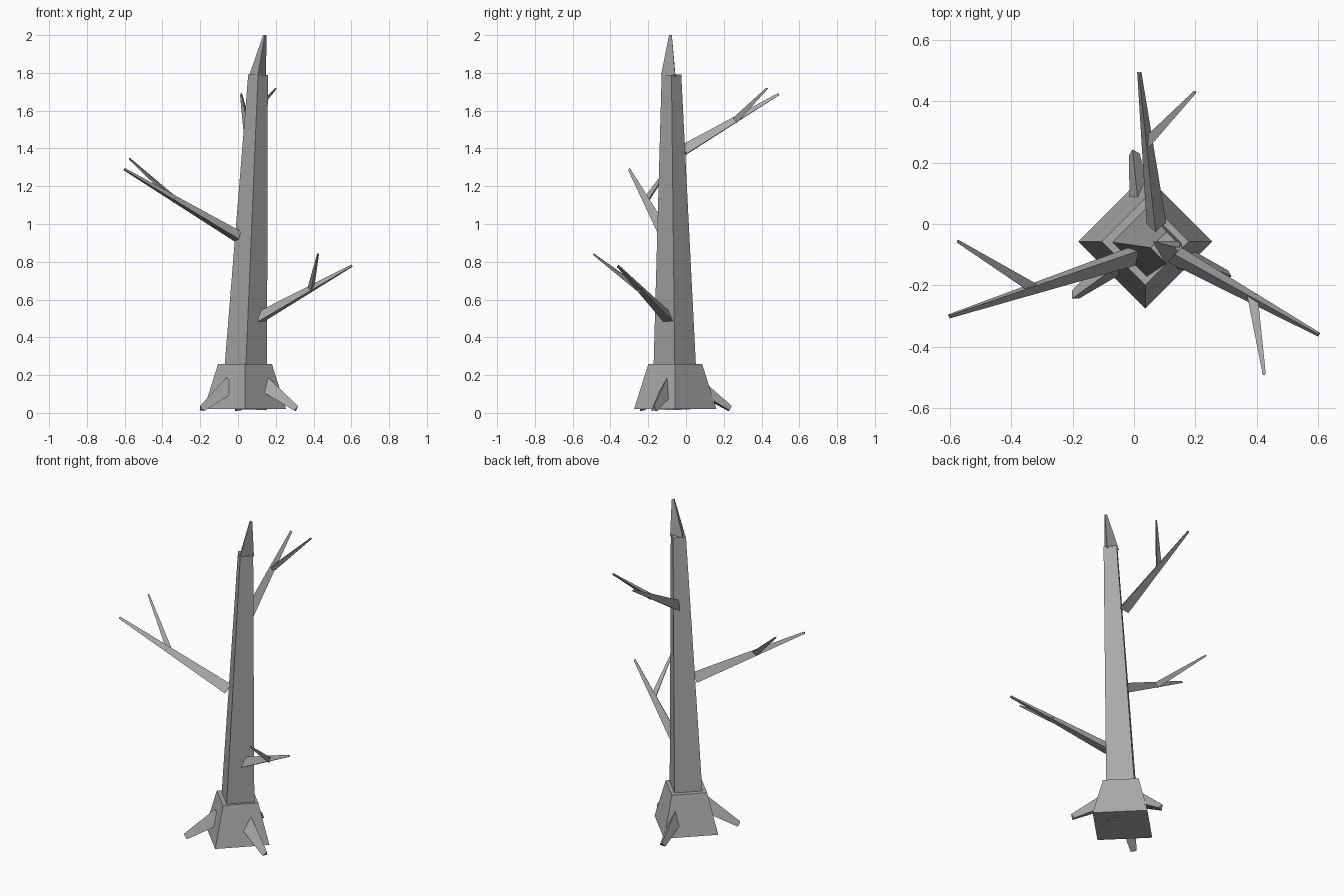
import bpy, bmesh, math
from mathutils import Vector

if "Cube" in bpy.data.objects:
    bpy.data.objects.remove(bpy.data.objects["Cube"])

bark = bpy.data.materials.new("grey bark")
bark.diffuse_color = (0.4, 0.4, 0.4, 1)
bark.use_nodes = True
bark.node_tree.nodes["Principled BSDF"].inputs["Base Color"].default_value = bark.diffuse_color


def limb(name, start, end, r0, r1, sides, rings=1):
    """Tapered prism from start to end, one corner facing the front."""
    a, b = Vector(start), Vector(end)
    turn = Vector((0, 0, 1)).rotation_difference(b - a)
    bm = bmesh.new()
    loops = []
    for k in range(rings + 1):
        t = k / rings
        r = r0 + (r1 - r0) * t
        loops.append([])
        for i in range(sides):
            ang = -math.pi / 2 + math.tau * i / sides
            p = Vector((r * math.cos(ang), r * math.sin(ang), 0))
            loops[-1].append(bm.verts.new(a.lerp(b, t) + turn @ p))
    for low, high in zip(loops, loops[1:]):
        for i in range(sides):
            j = (i + 1) % sides
            bm.faces.new((low[i], low[j], high[j], high[i]))
    bm.faces.new(loops[0][::-1])
    bm.faces.new(loops[-1])
    mesh = bpy.data.meshes.new(name)
    bm.to_mesh(mesh)
    bm.free()
    mesh.materials.append(bark)
    obj = bpy.data.objects.new(name, mesh)
    bpy.context.collection.objects.link(obj)
    return obj


# Trunk, flared foot and broken top
CX, CY = 0.037, -0.057
limb("trunk", (0.032, -0.057, 0.02), (0.106, -0.077, 1.79), 0.121, 0.052, 4, 4)
limb("trunk_foot", (CX, CY, 0.02), (CX, CY, 0.26), 0.218, 0.142, 4)
limb("broken_top", (0.105, -0.082, 1.785), (0.142, -0.08, 2.0), 0.051, 0.01, 3)

# Three roots spread evenly around the foot
for n, deg in enumerate((97.5, 217.5, 337.5), 1):
    c, s = math.cos(math.radians(deg)), math.sin(math.radians(deg))
    limb(f"root_{n}", (CX + 0.1 * c, CY + 0.1 * s, 0.145),
         (CX + 0.292 * c, CY + 0.292 * s, 0.02), 0.052, 0.02, 3)

# Branches: start, tip, twig start, twig tip
branches = {
    "lower": ((0.115, -0.09, 0.5), (0.602, -0.36, 0.778),
              (0.385, -0.237, 0.652), (0.424, -0.49, 0.842)),
    "middle": ((0.0, -0.1, 0.93), (-0.602, -0.3, 1.29),
               (-0.33, -0.208, 1.127), (-0.575, -0.056, 1.347)),
    "upper": ((0.072, -0.008, 1.385), (0.017, 0.493, 1.687),
              (0.045, 0.265, 1.55), (0.2, 0.43, 1.718)),
}
for name, (a, b, c, d) in branches.items():
    limb(name + "_branch", a, b, 0.037, 0.008, 3)
    limb(name + "_twig", c, d, 0.02, 0.006, 3)
